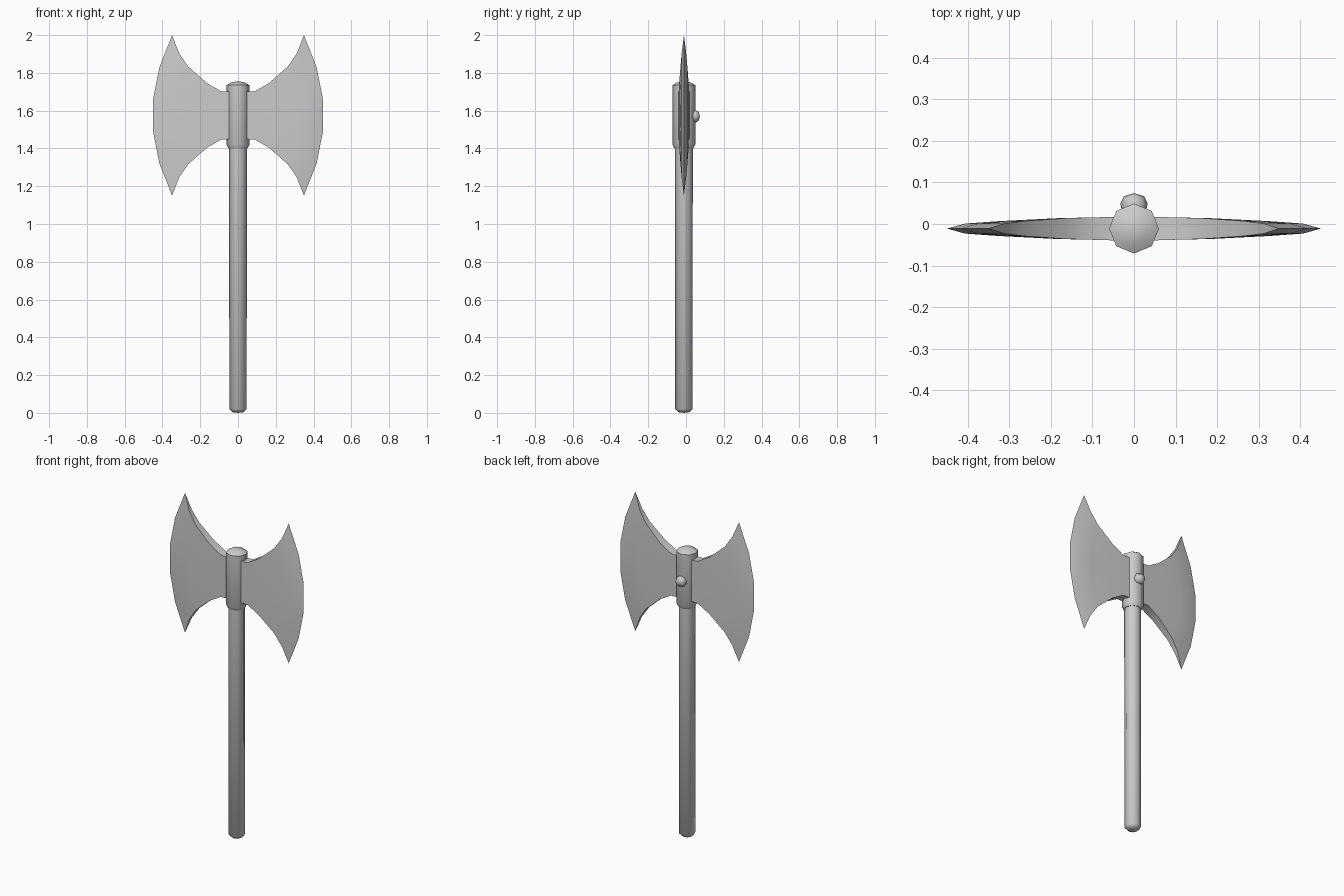
import bpy, bmesh, math
from mathutils import Matrix, Vector

if "Cube" in bpy.data.objects:
    bpy.data.objects.remove(bpy.data.objects["Cube"])

AXIS_Y = -0.011   # centre line of shaft and blades
MID_Z = 1.575     # middle height of the blades

steel = bpy.data.materials.new("grey steel")
steel.use_nodes = True
GREY = (0.6, 0.6, 0.6, 1)
steel.diffuse_color = GREY
steel.node_tree.nodes["Principled BSDF"].inputs["Base Color"].default_value = GREY


def finish(bm, name, angle):
    bmesh.ops.remove_doubles(bm, verts=bm.verts, dist=1e-5)
    bmesh.ops.recalc_face_normals(bm, faces=bm.faces)
    mesh = bpy.data.meshes.new(name)
    bm.to_mesh(mesh)
    bm.free()
    mesh.materials.append(steel)
    obj = bpy.data.objects.new(name, mesh)
    bpy.context.collection.objects.link(obj)
    bpy.ops.object.select_all(action='DESELECT')
    obj.select_set(True)
    bpy.context.view_layer.objects.active = obj
    bpy.ops.object.shade_smooth_by_angle(angle=math.radians(angle))
    return obj


def lathe(name, profile, matrix, sides=8):
    """Spin a (radius, height) profile into a closed solid."""
    bm = bmesh.new()
    verts = [bm.verts.new((r, 0, z)) for r, z in profile]
    edges = [bm.edges.new(pair) for pair in zip(verts, verts[1:])]
    bmesh.ops.spin(bm, geom=verts + edges, cent=(0, 0, 0), axis=(0, 0, 1),
                   angle=math.tau, steps=sides, use_duplicate=False)
    bm.transform(matrix)
    return finish(bm, name, 50)


def blade(name, side):
    """Curved blade: columns run from the socket to the cutting edge."""
    # x at the horn, half height, half thickness, bulge of the column
    columns = [(0.03, 0.125, 0.029, 0), (0.09, 0.128, 0.027, 0),
               (0.164, 0.171, 0.025, 0.02), (0.265, 0.26, 0.018, 0.06),
               (0.312, 0.33, 0.012, 0.098), (0.349, 0.425, 0, 0.105)]
    rows = [1 - 0.4 * i for i in range(6)]
    bm = bmesh.new()
    sheets = []
    for face in (-1, 1):
        sheets.append([[bm.verts.new((side * (x + bulge * (1 - v * v)),
                                      AXIS_Y + face * thick, MID_Z + v * half))
                        for v in rows] for x, half, thick, bulge in columns])
    for grid in sheets:
        for a, b in zip(grid, grid[1:]):
            for j in range(len(rows) - 1):
                bm.faces.new((a[j], a[j + 1], b[j + 1], b[j]))
    # top and bottom rims, then the end hidden in the socket
    front, back = sheets
    for i in range(len(columns) - 1):
        for j in (0, -1):
            bm.faces.new((front[i][j], front[i + 1][j],
                          back[i + 1][j], back[i][j]))
    for j in range(len(rows) - 1):
        bm.faces.new((front[0][j], front[0][j + 1], back[0][j + 1], back[0][j]))
    return finish(bm, name, 30)


centre = Matrix.Translation((0, AXIS_Y, 0))
lathe("handle", [(0, 0), (0.03, 0.004), (0.046, 0.02), (0.047, 1.5), (0, 1.5)], centre)
lathe("socket", [(0, 1.4), (0.05, 1.4), (0.06, 1.42), (0.06, 1.735),
                 (0.035, 1.75), (0, 1.756)], centre)

# rivet on the back of the socket
rivet_place = Matrix.Translation((0, 0, 1.57)) @ Matrix.Rotation(-math.pi / 2, 4, 'X')
lathe("rivet", [(0, 0.02), (0.03, 0.035), (0.033, 0.05), (0.024, 0.067), (0, 0.074)],
      rivet_place)

blade("left_blade", 1)
blade("right_blade", -1)
